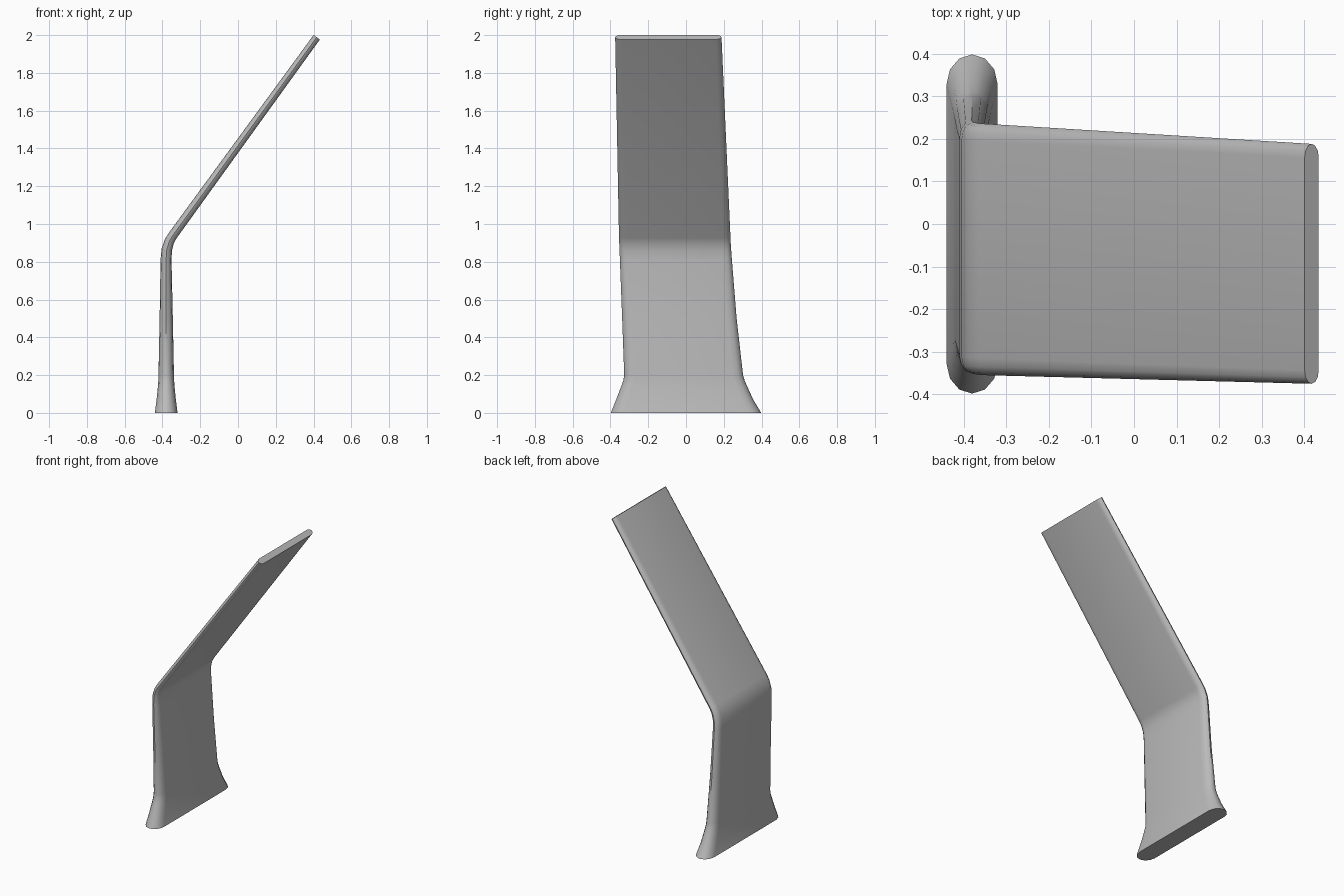
import bpy, bmesh
from math import sin, cos, pi, radians
from mathutils import Vector

cube = bpy.data.objects.get("Cube")
if cube:
    bpy.data.objects.remove(cube, do_unlink=True)

grey = bpy.data.materials.new("mid grey")
grey.use_nodes = True
colour = (0.5, 0.5, 0.5, 1)
grey.diffuse_color = colour
grey.node_tree.nodes["Principled BSDF"].inputs["Base Color"].default_value = colour

# Stations up the strut: centre x, z, half thickness, front y, back y, lean, rounded end length
stations = [
    (-0.38, 0.0, 0.06, -0.398, 0.398, 0, 0.07),
    (-0.38, 0.07, 0.051, -0.37, 0.356, 0, 0.066),
    (-0.38, 0.14, 0.044, -0.343, 0.324, 0, 0.06),
    (-0.38, 0.17, 0.042, -0.332, 0.311, 0, 0.057),
    (-0.38, 0.20, 0.041, -0.327, 0.302, 0, 0.055),
    (-0.38, 0.50, 0.035, -0.338, 0.268, 0, 0.05),
    (-0.381, 0.81, 0.029, -0.350, 0.243, 0, 0.042),
    (-0.377, 0.865, 0.028, -0.352, 0.239, 10, 0.04),
    (-0.363, 0.91, 0.026, -0.354, 0.236, 25, 0.04),
    (-0.345, 0.94, 0.025, -0.355, 0.235, 36, 0.04),
    (0.417, 1.989, 0.0205, -0.375, 0.188, 36, 0.032),
]
STEPS = 6


def section(x, z, half, front, back, lean, end):
    """Flat-sided loop with elliptical front and back ends."""
    a = radians(lean)
    across = Vector((cos(a), 0, -sin(a)))
    loop = []
    for side, edge in ((1, back), (-1, front)):
        for i in range(STEPS + 1):
            t = pi * i / STEPS
            offset = across * (side * half * cos(t))
            loop.append(Vector((x, edge - side * end * (1 - sin(t)), z)) + offset)
    return loop


# Bent strut with flared foot
bm = bmesh.new()
rings = [[bm.verts.new(p) for p in section(*s)] for s in stations]
for low, high in zip(rings, rings[1:]):
    n = len(low)
    for i in range(n):
        j = (i + 1) % n
        bm.faces.new((low[i], low[j], high[j], high[i]))
bm.faces.new(rings[0])
bm.faces.new(rings[-1])
bmesh.ops.recalc_face_normals(bm, faces=bm.faces)
mesh = bpy.data.meshes.new("bent_strut")
bm.to_mesh(mesh)
bm.free()
strut = bpy.data.objects.new("bent_strut", mesh)
bpy.context.collection.objects.link(strut)
mesh.materials.append(grey)
bpy.context.view_layer.objects.active = strut
strut.select_set(True)
bpy.ops.object.shade_smooth_by_angle(angle=radians(40))
